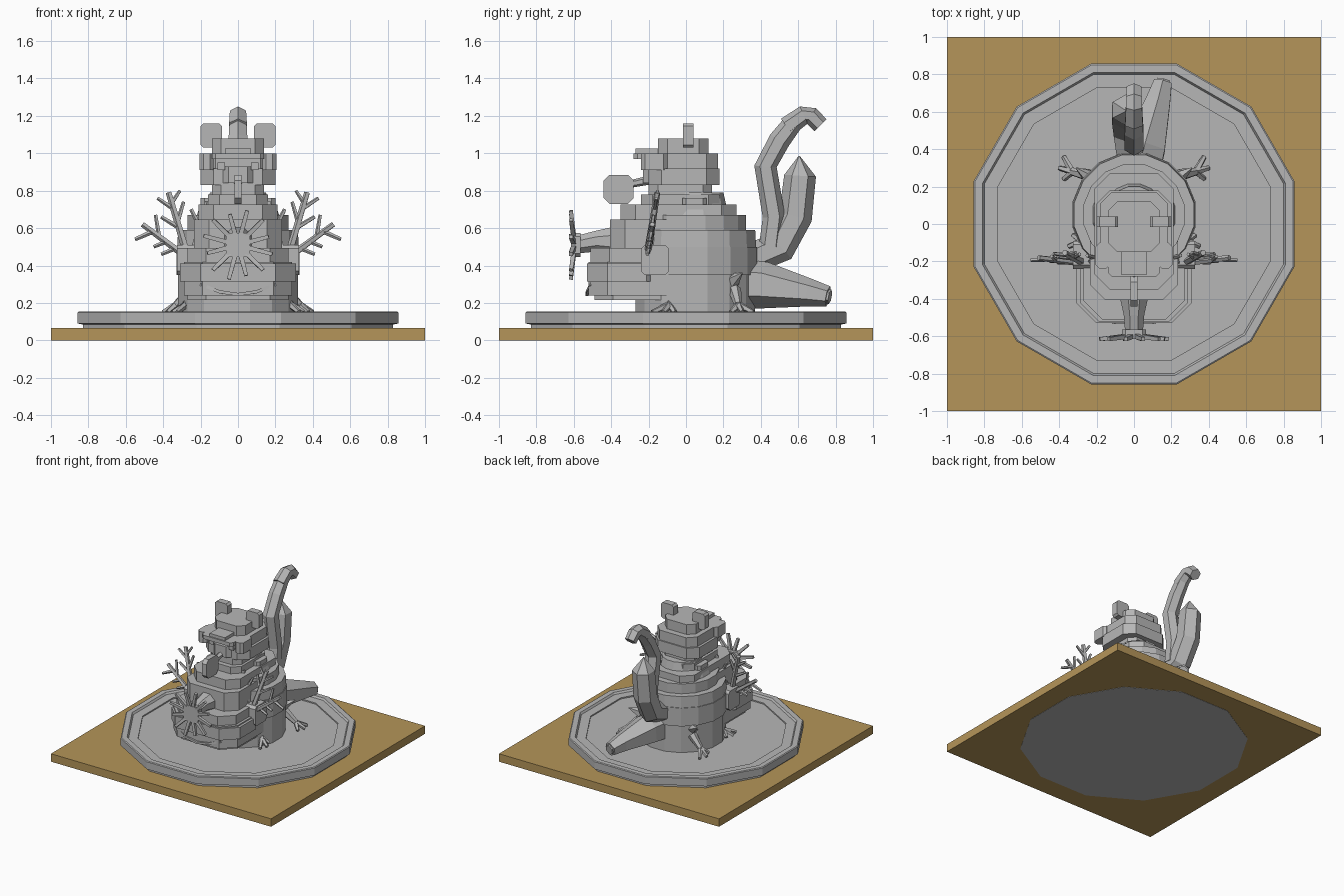
import bpy, bmesh, math
from mathutils import Vector, Matrix

if "Cube" in bpy.data.objects:
    bpy.data.objects.remove(bpy.data.objects["Cube"], do_unlink=True)


def material(name, rgb):
    m = bpy.data.materials.new(name)
    m.use_nodes = True
    m.diffuse_color = (*rgb, 1)
    m.node_tree.nodes["Principled BSDF"].inputs["Base Color"].default_value = (*rgb, 1)
    return m


GREY = material("stone grey", (0.47, 0.47, 0.47))
BROWN = material("wood brown", (0.46, 0.3, 0.1))


def finish(bm, name, mat=GREY):
    bmesh.ops.recalc_face_normals(bm, faces=bm.faces)
    me = bpy.data.meshes.new(name)
    bm.to_mesh(me)
    bm.free()
    me.materials.append(mat)
    ob = bpy.data.objects.new(name, me)
    bpy.context.collection.objects.link(ob)
    return ob


def loft(name, rings, mat=GREY):
    """Skin a list of equal-length rings and cap both ends."""
    bm = bmesh.new()
    rows = [[bm.verts.new(p) for p in ring] for ring in rings]
    for a, b in zip(rows, rows[1:]):
        for i in range(len(a)):
            j = (i + 1) % len(a)
            bm.faces.new((a[i], a[j], b[j], b[i]))
    bm.faces.new(rows[0][::-1])
    bm.faces.new(rows[-1])
    return finish(bm, name, mat)


def lathe(name, profile, sides, cy=0.0):
    """Profile holds (flat-to-centre radius, z)."""
    k = 1 / math.cos(math.pi / sides)
    rings = []
    for r, z in profile:
        rings.append([(r * k * math.cos(2 * math.pi * (i + 0.5) / sides),
                       cy + r * k * math.sin(2 * math.pi * (i + 0.5) / sides), z)
                      for i in range(sides)])
    return loft(name, rings)


def block(name, x, y, z, c=0.0, axis="z", mat=GREY):
    """Box from ranges, its corners cut by c around the given axis."""
    spans = {"z": (x, y, z), "x": (y, z, x), "y": (z, x, y)}[axis]
    (a0, a1), (b0, b1), (h0, h1) = spans
    if c:
        pts = [(a0 + c, b0), (a1 - c, b0), (a1, b0 + c), (a1, b1 - c),
               (a1 - c, b1), (a0 + c, b1), (a0, b1 - c), (a0, b0 + c)]
    else:
        pts = [(a0, b0), (a1, b0), (a1, b1), (a0, b1)]
    place = {"z": lambda a, b, h: (a, b, h), "x": lambda a, b, h: (h, a, b),
             "y": lambda a, b, h: (b, h, a)}[axis]
    return loft(name, [[place(a, b, h) for a, b in pts] for h in (h0, h1)], mat)


def tube(name, points, radii, sides=6):
    """Faceted tube along a path with a radius at each point."""
    pts = [Vector(p) for p in points]
    rings = []
    for i, p in enumerate(pts):
        d = (pts[min(i + 1, len(pts) - 1)] - pts[max(i - 1, 0)]).normalized()
        side = Vector((0, 1, 0)) if abs(d.x) > 0.9 else Vector((1, 0, 0))
        u = (side - d * side.dot(d)).normalized()
        v = d.cross(u)
        rings.append([p + radii[i] * (u * math.cos(t) + v * math.sin(t))
                      for t in (2 * math.pi * (k + 0.5) / sides for k in range(sides))])
    return loft(name, rings)


# Board and twelve-sided dish
block("board", (-1, 1), (-1, 1), (0, 0.065), mat=BROWN)
lathe("dish", [(0.83, -0.002), (0.83, 0.085), (0.857, 0.09), (0.857, 0.15), (0.85, 0.155),
               (0.81, 0.155), (0.8, 0.14), (0.73, 0.14), (0.73, 0.13)], 12)

# Round rear body with stepped shoulders
lathe("rear_body", [(0.32, 0.13), (0.32, 0.35), (0.33, 0.35), (0.33, 0.5), (0.325, 0.5),
                    (0.32, 0.59), (0.27, 0.59), (0.27, 0.67), (0.22, 0.67),
                    (0.21, 0.7), (0.17, 0.7), (0.15, 0.79)], 16, 0.05)

# Stepped chest
block("belly_lower", (-0.27, 0.27), (-0.49, 0.1), (0.215, 0.25), 0.1)
block("belly", (-0.29, 0.29), (-0.52, 0.1), (0.24, 0.42), 0.1)
block("belly_band", (-0.31, 0.31), (-0.53, -0.1), (0.315, 0.41), 0.11)
block("chest_lower", (-0.27, 0.27), (-0.51, 0.1), (0.41, 0.495), 0.1)
block("chest", (-0.235, 0.235), (-0.405, 0.2), (0.49, 0.645), 0.08)
block("chest_upper", (-0.21, 0.21), (-0.35, 0.27), (0.64, 0.725), 0.08)
block("collar", (-0.16, 0.16), (-0.24, 0.18), (0.72, 0.78), 0.06)
block("neck", (-0.14, 0.14), (-0.2, 0.14), (0.77, 0.84), 0.05)
tube("mouth", [(-0.2, -0.505, 0.3), (-0.1, -0.525, 0.26), (0, -0.53, 0.245),
               (0.1, -0.525, 0.26), (0.2, -0.505, 0.3)], [0.012] * 5, 4)

# Head tiers, brow and muzzle
block("jaw", (-0.2, 0.2), (-0.2, 0.18), (0.83, 0.92), 0.07)
block("face", (-0.18, 0.18), (-0.18, 0.17), (0.91, 1.0), 0.06)
block("crown", (-0.14, 0.14), (-0.15, 0.12), (0.99, 1.08), 0.05)
block("brow", (-0.14, 0.14), (-0.28, -0.14), (0.97, 1.0), 0.02)
block("brow_cap", (-0.07, 0.07), (-0.27, -0.14), (1.0, 1.025))
block("muzzle", (-0.08, 0.08), (-0.23, -0.15), (0.84, 0.93), 0.03)
tube("nose_arm", [(0, -0.18, 0.86), (0, -0.3, 0.835)], [0.025, 0.02])
block("nose_plate", (-0.02, 0.02), (-0.44, -0.28), (0.73, 0.885), 0.03, "x")

# Star on its stem
star = Vector((0, -0.6, 0.51))
tube("star_stem", [(0, -0.38, 0.53), (0, -0.48, 0.53), (0, -0.59, 0.51)], [0.085, 0.06, 0.05], 8)
block("star_hub", (-0.065, 0.065), (-0.615, -0.565), (0.445, 0.575), 0.02, "y")
for i in range(12):
    t = 2 * math.pi * (i + 0.5) / 12
    d = Vector((math.cos(t), 0, math.sin(t)))
    reach = 0.19 if i % 3 else 0.17
    tube("star_spike", [star + d * 0.05, star + d * reach + Vector((0, -0.015, 0))],
         [0.018, 0.014], 4)

# Antler branches as x/z segments: start, end, thickness
BRANCHES = [
    ((0.24, 0.42), (0.51, 0.62), 0.02), ((0.38, 0.53), (0.45, 0.5), 0.013),
    ((0.42, 0.55), (0.44, 0.67), 0.013), ((0.46, 0.58), (0.55, 0.54), 0.014),
    ((0.34, 0.49), (0.41, 0.46), 0.013), ((0.26, 0.42), (0.37, 0.79), 0.022),
    ((0.31, 0.6), (0.41, 0.66), 0.014), ((0.34, 0.7), (0.43, 0.76), 0.013),
    ((0.32, 0.64), (0.29, 0.74), 0.013), ((0.35, 0.74), (0.31, 0.8), 0.012),
    ((0.25, 0.42), (0.16, 0.74), 0.022), ((0.2, 0.6), (0.25, 0.7), 0.014)]

for s in (1, -1):
    side = "left" if s > 0 else "right"

    def span(a, b):
        return tuple(sorted((s * a, s * b)))

    # Ears, cheeks, eyes and shoulder blocks
    block(side + "_ear", span(0.085, 0.2), (-0.015, 0.04), (1.03, 1.16), 0.015, "y")
    block(side + "_cheek", span(0.13, 0.205), (-0.24, -0.1), (0.91, 1.0), 0.02)
    block(side + "_eye", span(0.07, 0.11), (-0.22, -0.16), (0.91, 0.95))
    block(side + "_shoulder", span(0.12, 0.2), (-0.02, 0.11), (0.68, 0.76), 0.02)
    block(side + "_antler_root", span(0.22, 0.325), (-0.24, -0.09), (0.35, 0.51), 0.02, "x")

    # Antlers lean backward as they rise
    for (x0, z0), (x1, z1), r in BRANCHES:
        ends = [(s * x, -0.28 + 0.16 * z, z) for x, z in ((x0, z0), (x1, z1))]
        tube(side + "_antler_branch", ends, [r, r * 0.75], 5)

    # Short legs with three toes
    for label, fx, fy, out in (("front", 0.28, -0.09, -0.03), ("rear", 0.33, 0.28, 0.02)):
        ankle = Vector((s * fx, fy, 0.19))
        tube(f"{side}_{label}_leg", [(s * (fx - 0.09), fy - out, 0.27), ankle], [0.035, 0.022])
        for spread in (-0.06, 0, 0.06):
            toe = ankle + Vector((s * (0.07 - abs(spread) * 0.4), spread + out, -0.04))
            tube(f"{side}_{label}_toe", [ankle, toe], [0.02, 0.013], 5)
    tube(side + "_thigh_spike", [(s * 0.24, 0.25, 0.32), (s * 0.31, 0.3, 0.36)], [0.04, 0.004], 5)

# Low tail resting on the dish
tube("low_tail", [(0.03, 0.3, 0.3), (0.06, 0.42, 0.295), (0.13, 0.66, 0.255),
                  (0.155, 0.76, 0.235)], [0.13, 0.125, 0.075, 0.055])
tube("low_tail_tip", [(0.15, 0.73, 0.24), (0.16, 0.77, 0.232)], [0.04, 0.04])

# Upright pointed tail
tube("pointed_tail", [(-0.02, 0.36, 0.44), (-0.03, 0.5, 0.5), (-0.04, 0.585, 0.66),
                      (-0.04, 0.61, 0.88), (-0.04, 0.605, 0.985)],
     [0.08, 0.09, 0.09, 0.085, 0.004])

# Tall hooked tail
tube("hooked_tail", [(0, 0.45, 0.5), (0, 0.47, 0.66), (0, 0.425, 0.93), (0, 0.5, 1.07),
                     (0, 0.57, 1.16)], [0.06, 0.06, 0.06, 0.058, 0.052])
tube("hooked_tail_tip", [(0, 0.54, 1.14), (0, 0.63, 1.205), (0, 0.67, 1.2),
                         (0, 0.72, 1.15)], [0.055, 0.05, 0.048, 0.045])
